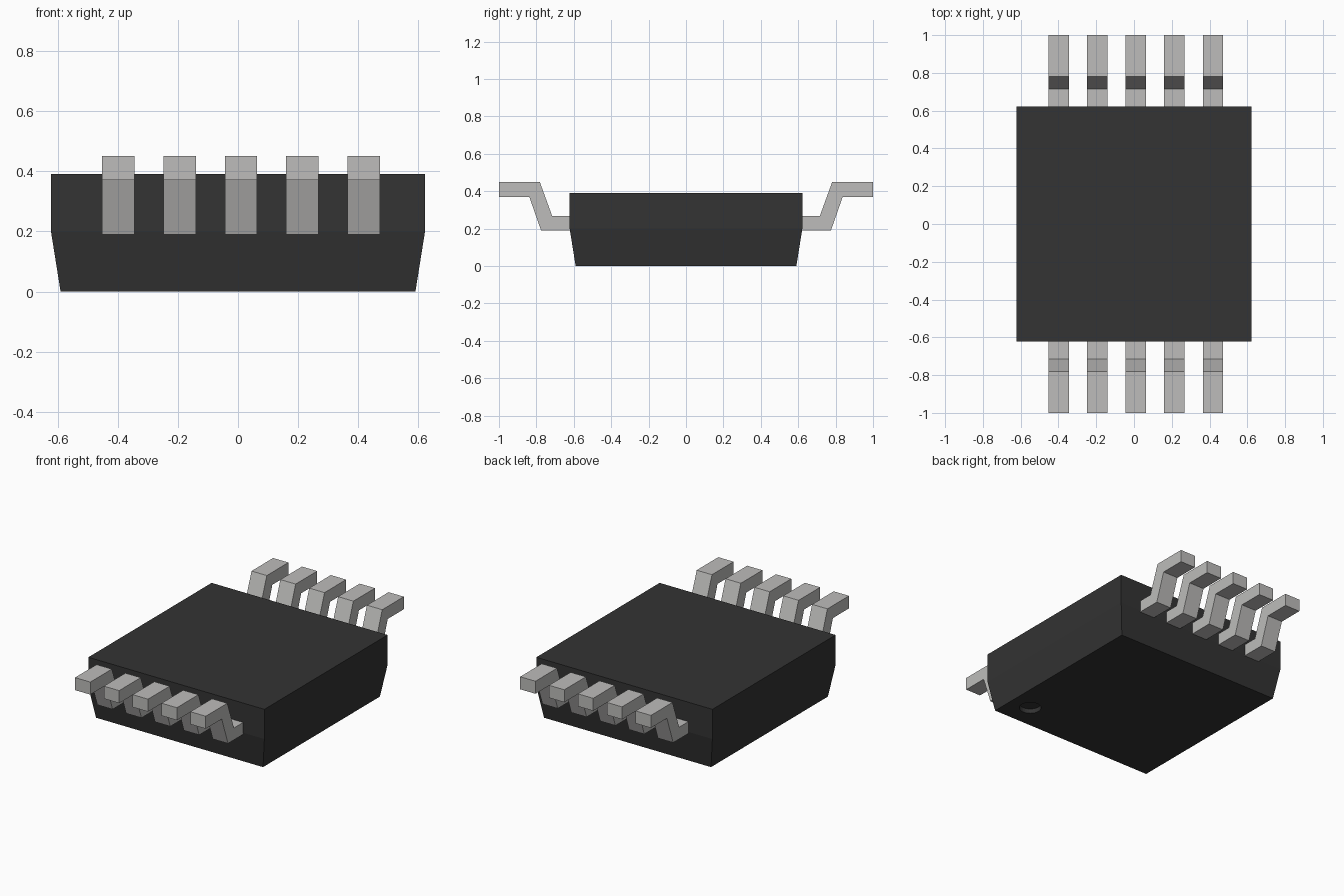
import bpy, bmesh

cube = bpy.data.objects.get("Cube")
if cube:
    bpy.data.objects.remove(cube, do_unlink=True)


def make_material(name, color):
    m = bpy.data.materials.new(name)
    m.use_nodes = True
    m.diffuse_color = color
    m.node_tree.nodes["Principled BSDF"].inputs["Base Color"].default_value = color
    return m


black = make_material("black_plastic", (0.033, 0.033, 0.033, 1))
metal = make_material("pin_metal", (0.51, 0.505, 0.495, 1))


def finish(bm, name, material):
    bmesh.ops.recalc_face_normals(bm, faces=bm.faces)
    me = bpy.data.meshes.new(name)
    bm.to_mesh(me)
    bm.free()
    me.materials.append(material)
    ob = bpy.data.objects.new(name, me)
    bpy.context.collection.objects.link(ob)
    return ob


# Body: square rings, tapered below the pins
bm = bmesh.new()
rings = []
for half, z in [(0.59, 0.0), (0.622, 0.20), (0.622, 0.39)]:
    rings.append([bm.verts.new((sx * half, sy * half, z))
                  for sx, sy in [(-1, -1), (1, -1), (1, 1), (-1, 1)]])
bm.faces.new(rings[0])
bm.faces.new(rings[-1])
for low, high in zip(rings, rings[1:]):
    for i in range(4):
        j = (i + 1) % 4
        bm.faces.new((low[i], low[j], high[j], high[i]))
body = finish(bm, "chip_body", black)

# Round index dimple cut into the underside corner
bpy.ops.mesh.primitive_cylinder_add(vertices=32, radius=0.065, depth=0.06,
                                    location=(0.45, -0.43, 0.0))
cutter = bpy.context.object
cutter.name = "dimple_cutter"
cutter.hide_render = True
cutter.data.materials.append(black)
mod = body.modifiers.new("dimple", 'BOOLEAN')
mod.operation = 'DIFFERENCE'
mod.solver = 'EXACT'
mod.object = cutter
bpy.context.view_layer.objects.active = body
bpy.ops.object.modifier_apply(modifier=mod.name)
bpy.data.objects.remove(cutter, do_unlink=True)

# Pins: one bent profile (y, z) extruded across x, on both sides
PROFILE = [(0.60, 0.19), (0.775, 0.19), (0.838, 0.37), (1.0, 0.37),
           (1.0, 0.45), (0.782, 0.45), (0.715, 0.266), (0.60, 0.266)]
PIN_WIDTH, PITCH, CENTRE = 0.108, 0.204, 0.01


def make_pin(name, x, side):
    bm = bmesh.new()
    outline = [bm.verts.new((x - PIN_WIDTH / 2, side * y, z)) for y, z in PROFILE]
    face = bm.faces.new(outline)
    out = bmesh.ops.extrude_face_region(bm, geom=[face])
    moved = [v for v in out["geom"] if isinstance(v, bmesh.types.BMVert)]
    bmesh.ops.translate(bm, verts=moved, vec=(PIN_WIDTH, 0, 0))
    finish(bm, name, metal)


for label, side in [("front", -1), ("back", 1)]:
    for i in range(5):
        make_pin(f"{label}_pin_{i + 1}", CENTRE + (i - 2) * PITCH, side)
